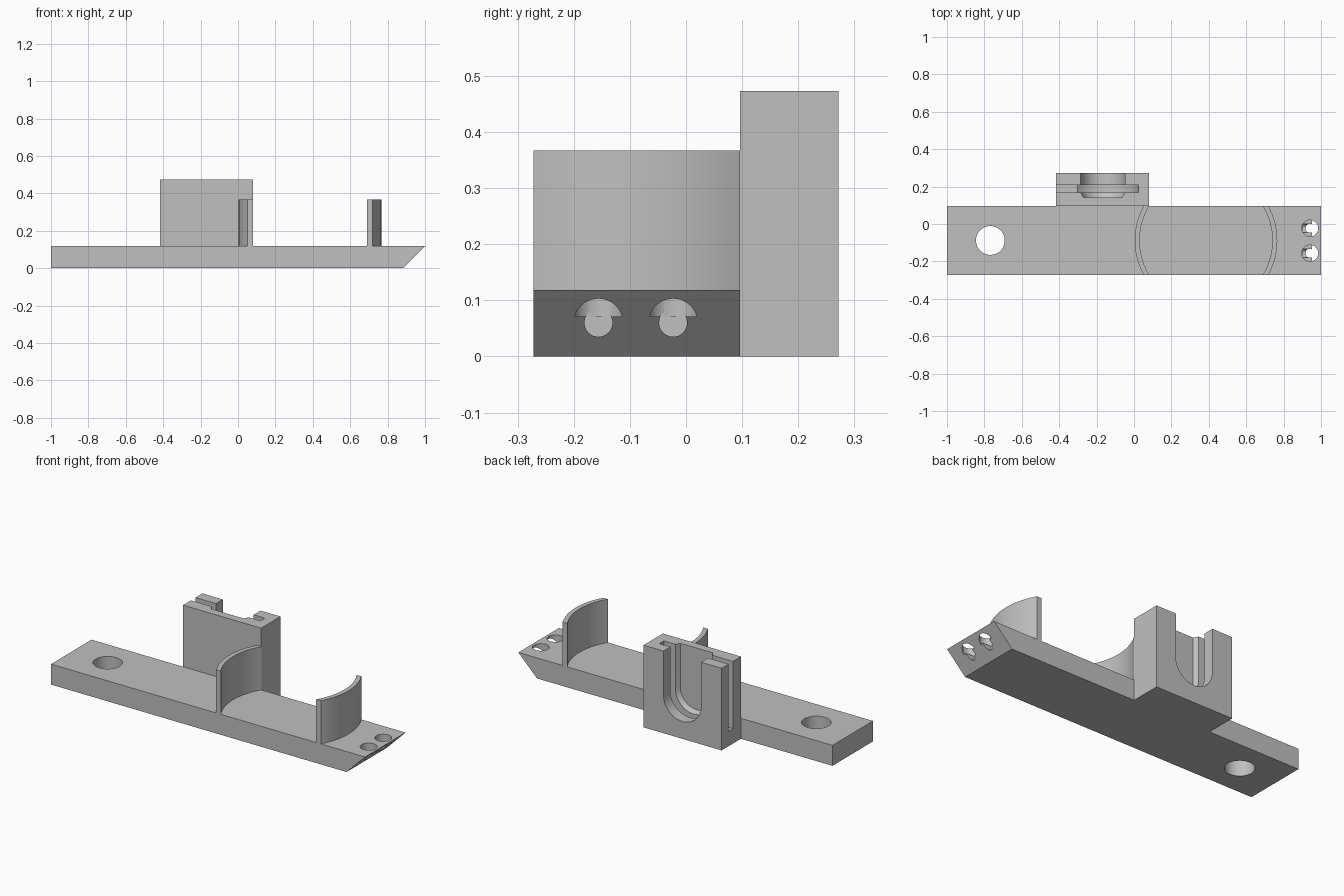
import bpy, bmesh, math

cube = bpy.data.objects.get("Cube")
if cube:
    bpy.data.objects.remove(cube, do_unlink=True)

grey = bpy.data.materials.new("plain grey")
grey.use_nodes = True
colour = (0.53, 0.53, 0.53, 1)
grey.diffuse_color = colour
grey.node_tree.nodes["Principled BSDF"].inputs["Base Color"].default_value = colour


def prism(name, axis, start, end, outline, end_outline=None):
    """Extrude a 2D outline along an axis, optionally tapering to a second outline."""
    place = {"x": lambda p, d: (d, p[0], p[1]),
             "y": lambda p, d: (p[0], d, p[1]),
             "z": lambda p, d: (p[0], p[1], d)}[axis]
    bm = bmesh.new()
    first = [bm.verts.new(place(p, start)) for p in outline]
    last = [bm.verts.new(place(p, end)) for p in (end_outline or outline)]
    bm.faces.new(first)
    bm.faces.new(last[::-1])
    n = len(first)
    for i in range(n):
        j = (i + 1) % n
        bm.faces.new((first[j], first[i], last[i], last[j]))
    bmesh.ops.recalc_face_normals(bm, faces=bm.faces[:])
    mesh = bpy.data.meshes.new(name)
    bm.to_mesh(mesh)
    bm.free()
    mesh.materials.append(grey)
    ob = bpy.data.objects.new(name, mesh)
    bpy.context.collection.objects.link(ob)
    return ob


def arc(cx, cy, r, a0, a1, n):
    return [(cx + r * math.cos(a0 + (a1 - a0) * i / n),
             cy + r * math.sin(a0 + (a1 - a0) * i / n)) for i in range(n + 1)]


def circle(cx, cy, r, n=48):
    return arc(cx, cy, r, 0, math.tau, n)[:-1]


def rect(x0, x1, y0, y1):
    return [(x0, y0), (x1, y0), (x1, y1), (x0, y1)]


def u_shape(cx, cz, r, top=0.6):
    return arc(cx, cz, r, math.pi, math.tau, 32) + [(cx + r, top), (cx - r, top)]


def cut(ob, cutters):
    """Subtract the cutters, bake the result and remove them."""
    for c in cutters:
        c.hide_render = True
        m = ob.modifiers.new("cut", "BOOLEAN")
        m.operation, m.solver, m.object = "DIFFERENCE", "EXACT", c
    graph = bpy.context.evaluated_depsgraph_get()
    baked = bpy.data.meshes.new_from_object(ob.evaluated_get(graph))
    ob.modifiers.clear()
    ob.data = baked
    for c in cutters:
        bpy.data.objects.remove(c, do_unlink=True)


FRONT, BACK, MID, DECK = -0.272, 0.096, -0.088, 0.118

# Long base bar with a slanted tip, a mounting hole and two tie holes
bar = prism("base_bar", "y", FRONT, BACK,
            [(-1, 0), (0.882, 0), (1, DECK), (-1, DECK)])
holes = [prism("mount_cutter", "z", -0.1, 0.3, circle(-0.768, MID, 0.077))]
for y in (-0.156, -0.023):
    holes.append(prism("tie_cutter", "z", 0.071, 0.3, circle(0.941, y, 0.044)))
    holes.append(prism("tie_cutter", "x", 0.9, 1.2, circle(y, 0.06, 0.025, 32)))
cut(bar, holes)

# Pair of curved cradle walls, trimmed flush with the bar sides
CX, OUTER, INNER = 0.385, 0.381, 0.355
half = (BACK - FRONT) / 2
a_out, a_in = math.asin(half / OUTER), math.asin(half / INNER)
walls = []
for name, turn in (("cradle_wall_left", 0), ("cradle_wall_right", math.pi)):
    outline = (arc(CX, MID, OUTER, turn - a_out, turn + a_out, 28)
               + arc(CX, MID, INNER, turn + a_in, turn - a_in, 28))
    walls.append(prism(name, "z", DECK, 0.367, outline))

# Holder block: round-bottomed slot, side slit, rear opening and tapered pocket
block = prism("holder_block", "z", 0, 0.473, rect(-0.417, 0.08, BACK, 0.272))
UX, UZ = -0.167, 0.22
cut(block, [
    prism("slot_cutter", "y", 0.168, 0.209, u_shape(UX, UZ, 0.191)),
    prism("slit_cutter", "y", 0.168, 0.209, rect(-0.5, UX, 0.085, 0.6)),
    prism("opening_cutter", "y", 0.19, 0.35, u_shape(UX, UZ, 0.12)),
    prism("pocket_cutter", "y", 0.142, 0.18,
          u_shape(UX, UZ, 0.103), u_shape(UX, UZ, 0.124)),
])

# Smooth the round surfaces and keep the edges crisp
bpy.ops.object.select_all(action="DESELECT")
for ob in [bar, block] + walls:
    ob.select_set(True)
    bpy.context.view_layer.objects.active = ob
bpy.ops.object.shade_smooth_by_angle(angle=math.radians(30))
